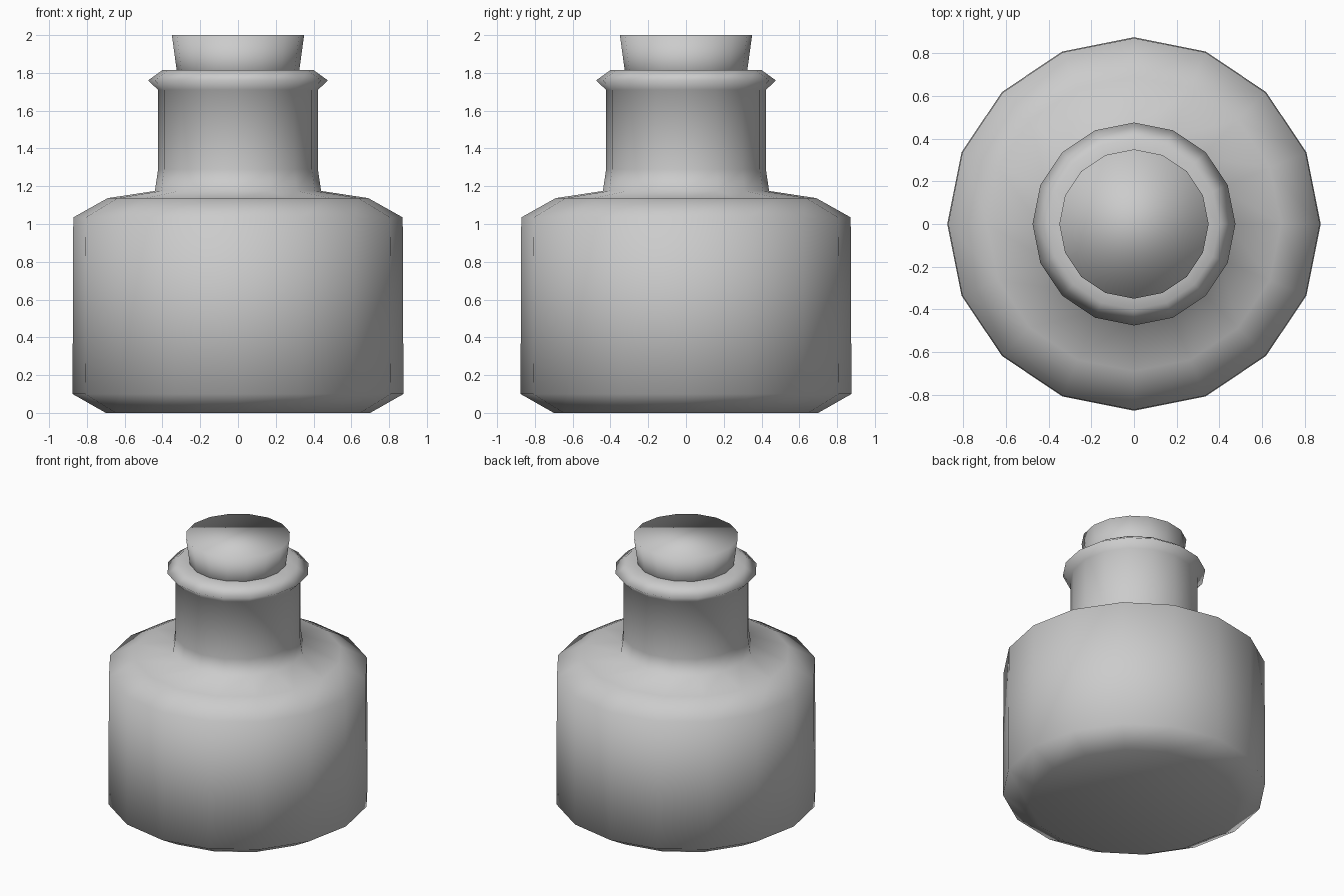
import bpy, bmesh
from math import cos, sin, tau

if "Cube" in bpy.data.objects:
    bpy.data.objects.remove(bpy.data.objects["Cube"])

SIDES = 16


def lathe(name, profile, cap_bottom=True, cap_top=True):
    """Spin (radius, z) points, listed bottom to top, around the z axis."""
    bm = bmesh.new()
    rings = [[bm.verts.new((r * cos(tau * i / SIDES), r * sin(tau * i / SIDES), z))
              for i in range(SIDES)] for r, z in profile]
    for low, high in zip(rings, rings[1:]):
        for i in range(SIDES):
            j = (i + 1) % SIDES
            bm.faces.new((low[i], low[j], high[j], high[i]))
    if cap_bottom:
        bm.faces.new(rings[0][::-1])
    if cap_top:
        bm.faces.new(rings[-1])
    for f in bm.faces:
        f.smooth = True
    mesh = bpy.data.meshes.new(name)
    bm.to_mesh(mesh)
    bm.free()
    obj = bpy.data.objects.new(name, mesh)
    bpy.context.collection.objects.link(obj)
    return obj


# Bottle: bevelled base, straight body, shoulder, neck and flared lip
lathe("bottle", [
    (0.70, 0.0), (0.876, 0.10), (0.872, 1.035), (0.69, 1.137),
    (0.44, 1.175), (0.423, 1.29), (0.423, 1.71), (0.476, 1.76),
    (0.40, 1.815), (0.315, 1.815),
], cap_top=False)

# Tapered cork stopper set into the neck
lathe("cork", [(0.312, 1.72), (0.35, 2.0)])
